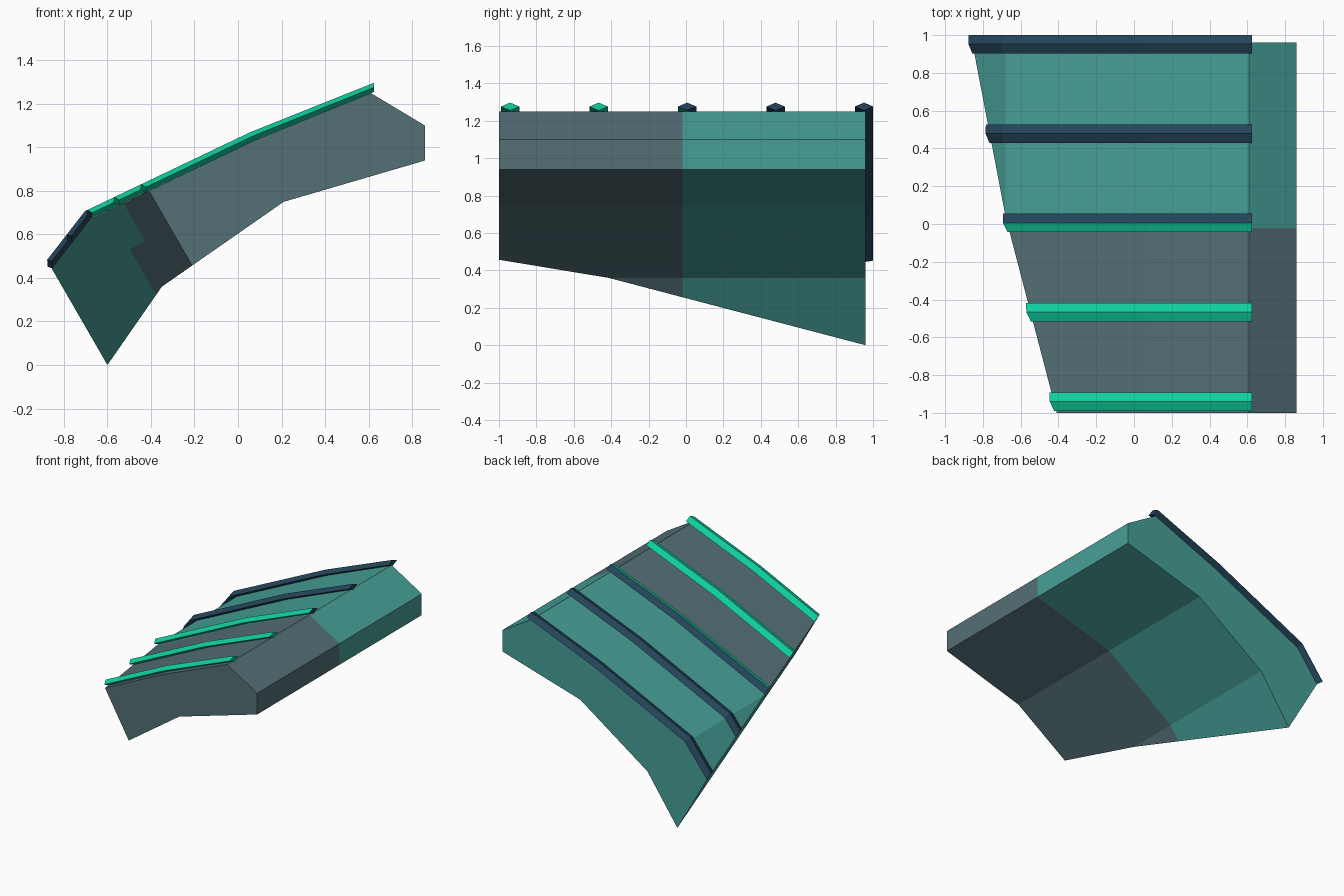
import bpy, bmesh
from mathutils import Vector

if "Cube" in bpy.data.objects:
    bpy.data.objects.remove(bpy.data.objects["Cube"])

# slanted plane that trims the outer end of everything
CUT_N = Vector((0.866, 0.2886, 0.5))
CUT_D = -0.2426


def mat(name, rgb):
    m = bpy.data.materials.new(name)
    m.diffuse_color = (*rgb, 1)
    m.use_nodes = True
    m.node_tree.nodes["Principled BSDF"].inputs["Base Color"].default_value = m.diffuse_color
    return m


GREY = mat("slate_grey", (0.088, 0.160, 0.182))
TEAL = mat("teal", (0.062, 0.350, 0.312))
GREEN = mat("bright_green", (0.005, 0.640, 0.345))
NAVY = mat("navy", (0.018, 0.060, 0.105))


def loft(bm, rings):
    """Closed tube through equal-sized rings, capped at both ends."""
    vs = [[bm.verts.new(p) for p in r] for r in rings]
    n = len(vs[0])
    for a, b in zip(vs, vs[1:]):
        for i in range(n):
            j = (i + 1) % n
            bm.faces.new((a[i], a[j], b[j], b[i]))
    bm.faces.new(vs[0][::-1])
    bm.faces.new(vs[-1])


def bisect(bm, faces, co, no, clear=False):
    geom = set(faces)
    for f in faces:
        geom.update(f.edges)
        geom.update(f.verts)
    bmesh.ops.bisect_plane(bm, geom=list(geom), dist=1e-5, plane_co=co,
                           plane_no=no, clear_inner=clear)


def trim(bm):
    bisect(bm, bm.faces[:], CUT_N * (CUT_D / CUT_N.length_squared), CUT_N, True)
    bmesh.ops.holes_fill(bm, edges=[e for e in bm.edges if e.is_boundary], sides=0)
    bmesh.ops.recalc_face_normals(bm, faces=bm.faces[:])


def is_cap(f):
    return f.normal.dot(CUT_N.normalized()) < -0.99


def finish(bm, name, mats):
    me = bpy.data.meshes.new(name)
    bm.to_mesh(me)
    bm.free()
    for m in mats:
        me.materials.append(m)
    ob = bpy.data.objects.new(name, me)
    bpy.context.collection.objects.link(ob)


# curved armour body: bent profile extruded front to back, then trimmed
profile = [(-1.022, 0.23), (-0.68, 0.67), (0.07, 1.03), (0.61, 1.25), (0.86, 1.10),
           (0.86, 0.94), (0.21, 0.75), (-0.35, 0.36), (-0.80, -0.288)]
bm = bmesh.new()
loft(bm, [[(x, y, z) for x, z in profile] for y in (-1, 0.96)])
trim(bm)

# two-tone paint: straight split on the body, stepped split on the trimmed end
STEP_N, STEP = Vector((0.5, 0, -0.866)), -0.709
bisect(bm, [f for f in bm.faces if not is_cap(f)], (0, -0.02, 0), (0, 1, 0))
bm.normal_update()
for co, no in ((STEP_N * STEP, STEP_N), ((0, -0.55, 0), (0, 1, 0)), ((0, -0.27, 0), (0, 1, 0))):
    bisect(bm, [f for f in bm.faces if is_cap(f)], co, no)
    bm.normal_update()
for f in bm.faces:
    c = f.calc_center_median()
    limit = -0.02
    if is_cap(f):
        limit = -0.55 if STEP_N.dot(c) < STEP else -0.27
    f.material_index = int(c.y > limit)
finish(bm, "curved_plate", [GREY, TEAL])

# diamond-section ribs running over the top: (x, z, offset direction x, z)
path = [(0.625, 1.276, 0, 1), (0.07, 1.053, -0.41, 0.91),
        (-0.69, 0.69, -0.64, 0.82), (-1.03, 0.252, -0.79, 0.61)]
W, H = 0.049, 0.021
for i in range(5):
    y = -0.94 + 0.473 * i
    bm = bmesh.new()
    loft(bm, [[(x + nx * H, y, z + nz * H), (x, y + W, z),
               (x - nx * H, y, z - nz * H), (x, y - W, z)] for x, z, nx, nz in path])
    trim(bm)
    for f in bm.faces:  # middle rib is green only on its front side
        f.material_index = int(i > 2 or (i == 2 and (f.normal.y > -0.2 or is_cap(f))))
    finish(bm, f"rib_{i + 1}", [GREEN, NAVY])
